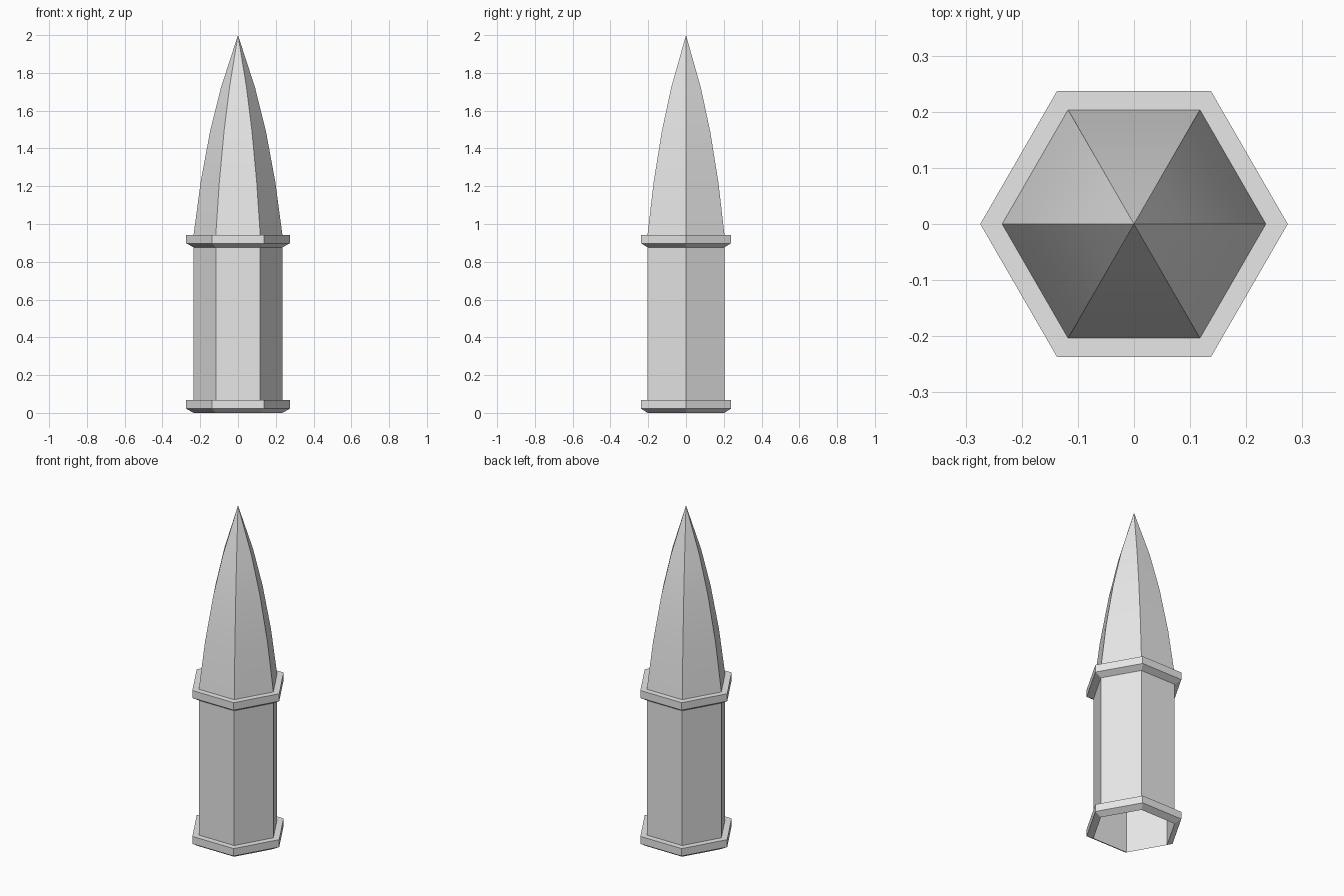
import bpy, bmesh, math

cube = bpy.data.objects.get("Cube")
if cube:
    bpy.data.objects.remove(cube, do_unlink=True)

SIDES = 6
BODY_R, RING_R = 0.235, 0.274
RING_H, BEVEL_H = 0.067, 0.022
SHOULDER = 0.943

stone = bpy.data.materials.new("light_grey_stone")
stone.use_nodes = True
grey = (0.8, 0.8, 0.8, 1)
stone.diffuse_color = grey
stone.node_tree.nodes["Principled BSDF"].inputs["Base Color"].default_value = grey


def hex_lathe(name, profile):
    """Sweep (radius, height) points around z with six flat sides."""
    bm = bmesh.new()
    loops = []
    for r, z in profile:
        count = SIDES if r > 0 else 1
        loops.append([bm.verts.new((r * math.cos(math.tau * i / SIDES),
                                    r * math.sin(math.tau * i / SIDES), z))
                      for i in range(count)])
    for low, high in zip(loops, loops[1:]):
        for i in range(SIDES):
            j = (i + 1) % SIDES
            if len(high) == 1:
                bm.faces.new((low[i], low[j], high[0]))
            else:
                bm.faces.new((low[i], low[j], high[j], high[i]))
    mesh = bpy.data.meshes.new(name)
    bm.to_mesh(mesh)
    bm.free()
    mesh.materials.append(stone)
    obj = bpy.data.objects.new(name, mesh)
    bpy.context.collection.objects.link(obj)
    return obj


# Hollow shaft, open underneath
hex_lathe("shaft", [(BODY_R, 0), (BODY_R, SHOULDER)])

# Collars with a sloped underside and a flat top
for name, base in (("base_collar", 0), ("upper_collar", SHOULDER - RING_H)):
    hex_lathe(name, [(BODY_R, base), (RING_R, base + BEVEL_H),
                     (RING_R, base + RING_H), (BODY_R, base + RING_H)])

# Pointed spire, bowed outward and smoothed along its height
spire = hex_lathe("spire", [(BODY_R, SHOULDER), (0.198, 1.22), (0.148, 1.49),
                            (0.091, 1.72), (0, 2)])
bpy.ops.object.select_all(action="DESELECT")
spire.select_set(True)
bpy.context.view_layer.objects.active = spire
bpy.ops.object.shade_smooth_by_angle(angle=math.radians(30))
